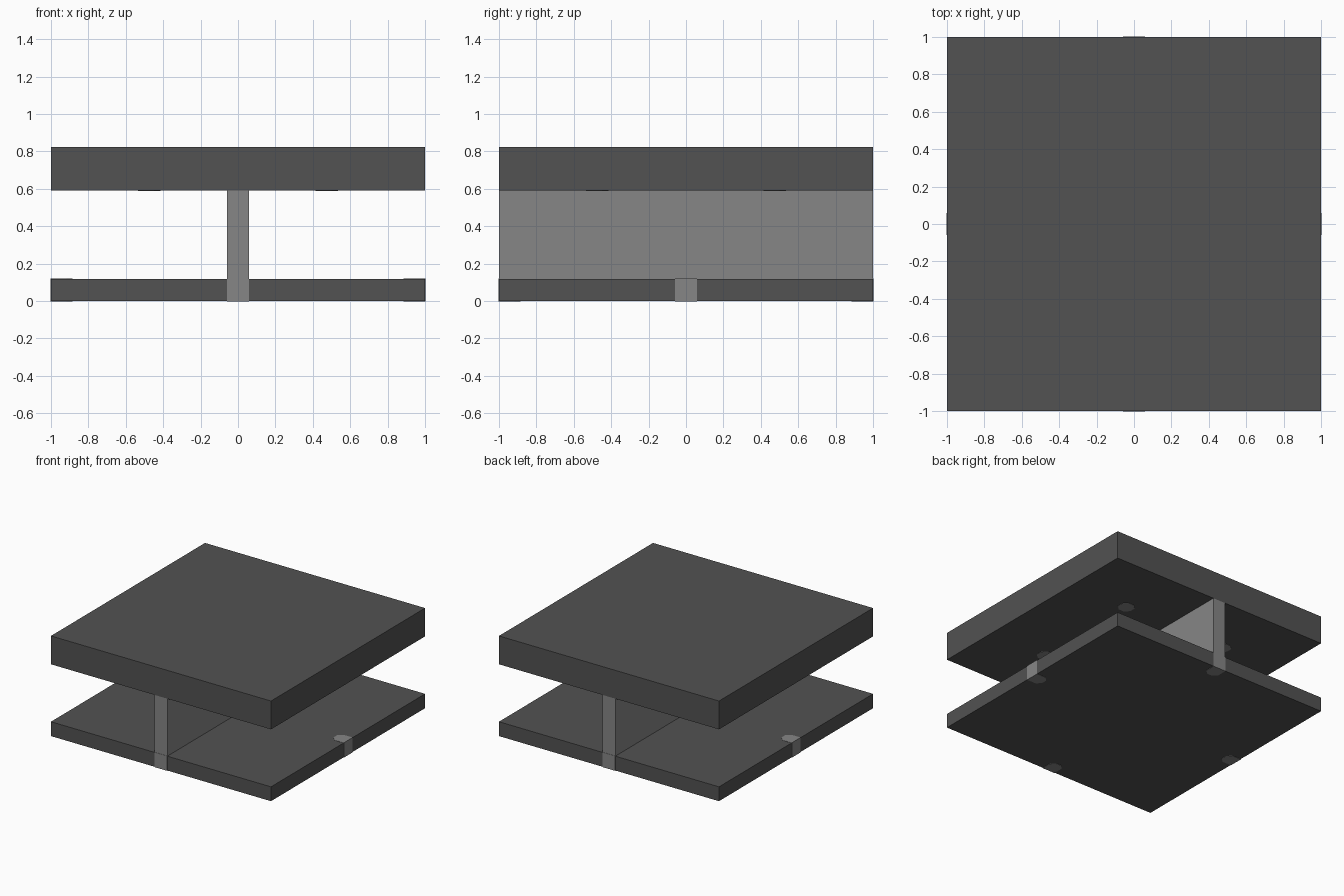
import bpy
import bmesh
from math import cos, sin, pi
from mathutils import Matrix

cube = bpy.data.objects.get("Cube")
if cube:
    bpy.data.objects.remove(cube, do_unlink=True)


def material(name, value):
    mat = bpy.data.materials.new(name)
    mat.use_nodes = True
    color = (value, value, value, 1)
    mat.diffuse_color = color
    mat.node_tree.nodes["Principled BSDF"].inputs["Base Color"].default_value = color
    return mat


dark = material("dark grey", 0.085)
light = material("light grey", 0.24)


def prism(name, outline, z0, z1, mat, angle=0):
    """Extrude a flat outline between two heights, turned about z."""
    bm = bmesh.new()
    face = bm.faces.new([bm.verts.new((x, y, z0)) for x, y in outline])
    grown = bmesh.ops.extrude_face_region(bm, geom=[face])["geom"]
    top = [v for v in grown if isinstance(v, bmesh.types.BMVert)]
    bmesh.ops.translate(bm, verts=top, vec=(0, 0, z1 - z0))
    bmesh.ops.rotate(bm, verts=bm.verts, matrix=Matrix.Rotation(angle, 3, "Z"))
    bmesh.ops.recalc_face_normals(bm, faces=bm.faces)
    mesh = bpy.data.meshes.new(name)
    bm.to_mesh(mesh)
    bm.free()
    mesh.materials.append(mat)
    obj = bpy.data.objects.new(name, mesh)
    bpy.context.collection.objects.link(obj)
    return obj


def rectangle(hx, hy):
    return [(-hx, -hy), (hx, -hy), (hx, hy), (-hx, hy)]


BASE, CEILING, TOP = 0.118, 0.59, 0.823
HALF = 0.058   # half thickness of the wall and pegs
PROUD = 0.002  # pegs stand just clear of the slabs

# Slabs and the wall between them
prism("base_slab", rectangle(1, 1), 0, BASE, dark)
prism("top_slab", rectangle(1, 1), CEILING, TOP, dark)
prism("centre_wall", rectangle(HALF, 1), BASE, CEILING, light)

# Pegs let into the middle of each base edge, rounded on the inner side
c = HALF * 0.59
inner, edge = 1 - 2 * HALF, 1 + PROUD
peg = [(edge, -HALF), (edge, HALF), (inner + c, HALF),
       (inner, HALF - c), (inner, c - HALF), (inner + c, -HALF)]
for i, side in enumerate(("left", "back", "right", "front")):
    prism(f"{side}_edge_peg", peg, -PROUD, BASE + PROUD, light, i * pi / 2)

# Octagonal studs under the top slab
for sx, side in ((-1, "right"), (1, "left")):
    for sy, end in ((-1, "front"), (1, "back")):
        stud = [(sx * 0.475 + 0.065 * cos((k + 0.5) * pi / 4),
                 sy * 0.475 + 0.065 * sin((k + 0.5) * pi / 4)) for k in range(8)]
        prism(f"{end}_{side}_stud", stud, CEILING - PROUD, CEILING + 0.05, light)
